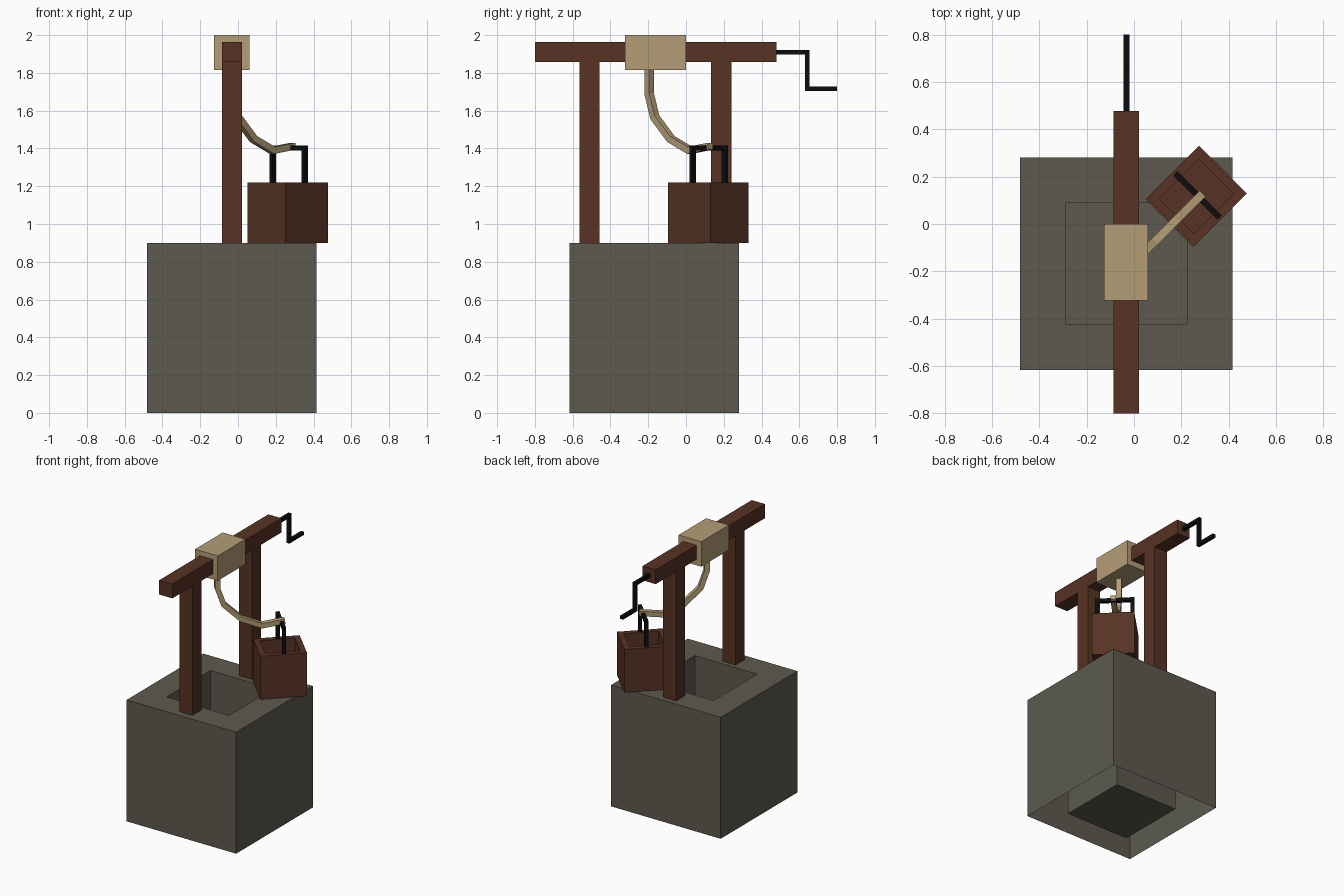
import bpy, bmesh, math
from mathutils import Vector, Matrix

if "Cube" in bpy.data.objects:
    bpy.data.objects.remove(bpy.data.objects["Cube"])


def material(name, hex_code):
    def lin(c):
        return c / 12.92 if c <= 0.04045 else ((c + 0.055) / 1.055) ** 2.4
    m = bpy.data.materials.new(name)
    m.diffuse_color = [lin(int(hex_code[i:i + 2], 16) / 255) for i in (0, 2, 4)] + [1]
    m.use_nodes = True
    m.node_tree.nodes["Principled BSDF"].inputs["Base Color"].default_value = m.diffuse_color
    return m


STONE = material("grey stone", "5C5A4E")
WOOD = material("dark wood", "573323")
ROPE = material("tan rope", "B49D76")
IRON = material("black iron", "0D0D0D")


def finish(name, bm, mat, matrix=None):
    if matrix:
        bm.transform(matrix)
    me = bpy.data.meshes.new(name)
    bm.to_mesh(me)
    bm.free()
    me.materials.append(mat)
    ob = bpy.data.objects.new(name, me)
    bpy.context.collection.objects.link(ob)
    return ob


def add_box(bm, x, y, z):
    """Box from three (min, max) ranges."""
    size = [b - a for a, b in (x, y, z)]
    mid = [(a + b) / 2 for a, b in (x, y, z)]
    bmesh.ops.create_cube(bm, size=1, matrix=Matrix.Translation(mid) @ Matrix.Diagonal((*size, 1)))


def box(name, mat, x, y, z):
    bm = bmesh.new()
    add_box(bm, x, y, z)
    return finish(name, bm, mat)


def vat(name, mat, half, inner, z0, z1, floor, matrix, closed):
    """Open-topped box with thick walls; underside of the wall shell optional."""
    bm = bmesh.new()
    rings = []
    for (hx, hy), z in ((half, z0), (half, z1), (inner, z1), (inner, floor)):
        rings.append([bm.verts.new((sx * hx, sy * hy, z))
                      for sx, sy in ((-1, -1), (1, -1), (1, 1), (-1, 1))])
    for a, b in zip(rings, rings[1:]):
        for i in range(4):
            j = (i + 1) % 4
            bm.faces.new((a[i], a[j], b[j], b[i]))
    bm.faces.new(rings[3])
    if closed:
        bm.faces.new(rings[0][::-1])
    return finish(name, bm, mat, matrix)


# stone well: hollow shell, open underneath, with a floor in the shaft
vat("well_base", STONE, (0.449, 0.449), (0.256, 0.256), 0, 0.9, 0.005,
    Matrix.Translation((-0.0325, -0.1675, 0)), False)

# timber frame and rope drum
BEAM_X = (-0.086, 0.021)
for name, y in (("front_post", -0.511), ("back_post", 0.186)):
    box(name, WOOD, BEAM_X, (y - 0.054, y + 0.054), (0.9, 1.86))
box("cross_beam", WOOD, BEAM_X, (-0.8, 0.478), (1.857, 1.963))
box("rope_drum", ROPE, (-0.126, 0.06), (-0.323, 0.001), (1.815, 2.0))

# crank handle
bm = bmesh.new()
CX = (-0.044, -0.02)
add_box(bm, CX, (0.478, 0.655), (1.897, 1.921))
add_box(bm, CX, (0.631, 0.655), (1.705, 1.897))
add_box(bm, CX, (0.655, 0.8), (1.705, 1.729))
finish("crank", bm, IRON)

# bucket, turned 45 degrees on the rim
turn = Matrix.Rotation(math.radians(45), 4, 'Z')
vat("bucket", WOOD, (0.159, 0.1425), (0.119, 0.103), 0.9, 1.22, 0.93,
    Matrix.Translation((0.263, 0.117, 0)) @ turn, True)

# bucket handle
bm = bmesh.new()
W = (-0.0125, 0.0125)
for s in (-1, 1):
    add_box(bm, W, (s * 0.12 - 0.0125, s * 0.12 + 0.0125), (1.21, 1.39))
add_box(bm, W, (-0.1325, 0.1325), (1.39, 1.415))
finish("bucket_handle", bm, IRON, Matrix.Translation((0.268, 0.12, 0)) @ turn)

# slack rope: square section swept along a path of (diagonal step, height)
path = [(0, 1.83), (0, 1.69), (0.03, 1.565), (0.115, 1.45), (0.215, 1.39), (0.325, 1.412)]
pts = [Vector((-0.033 + t, -0.195 + t, z)) for t, z in path]
side = Vector((1, -1, 0)).normalized()
R = 0.018
bm = bmesh.new()
rings = []
for i, p in enumerate(pts):
    into = (p - pts[i - 1]).normalized() if i else None
    out = (pts[i + 1] - p).normalized() if i < len(pts) - 1 else None
    into, out = into or out, out or into
    tangent = (into + out).normalized()
    up = side.cross(tangent) / tangent.dot(out)      # mitred offset
    rings.append([bm.verts.new(p + side * a * R + up * b * R)
                  for a, b in ((-1, -1), (1, -1), (1, 1), (-1, 1))])
for a, b in zip(rings, rings[1:]):
    for i in range(4):
        j = (i + 1) % 4
        bm.faces.new((a[i], a[j], b[j], b[i]))
bm.faces.new(rings[0][::-1])
bm.faces.new(rings[-1])
bmesh.ops.recalc_face_normals(bm, faces=bm.faces)
finish("rope", bm, ROPE)
